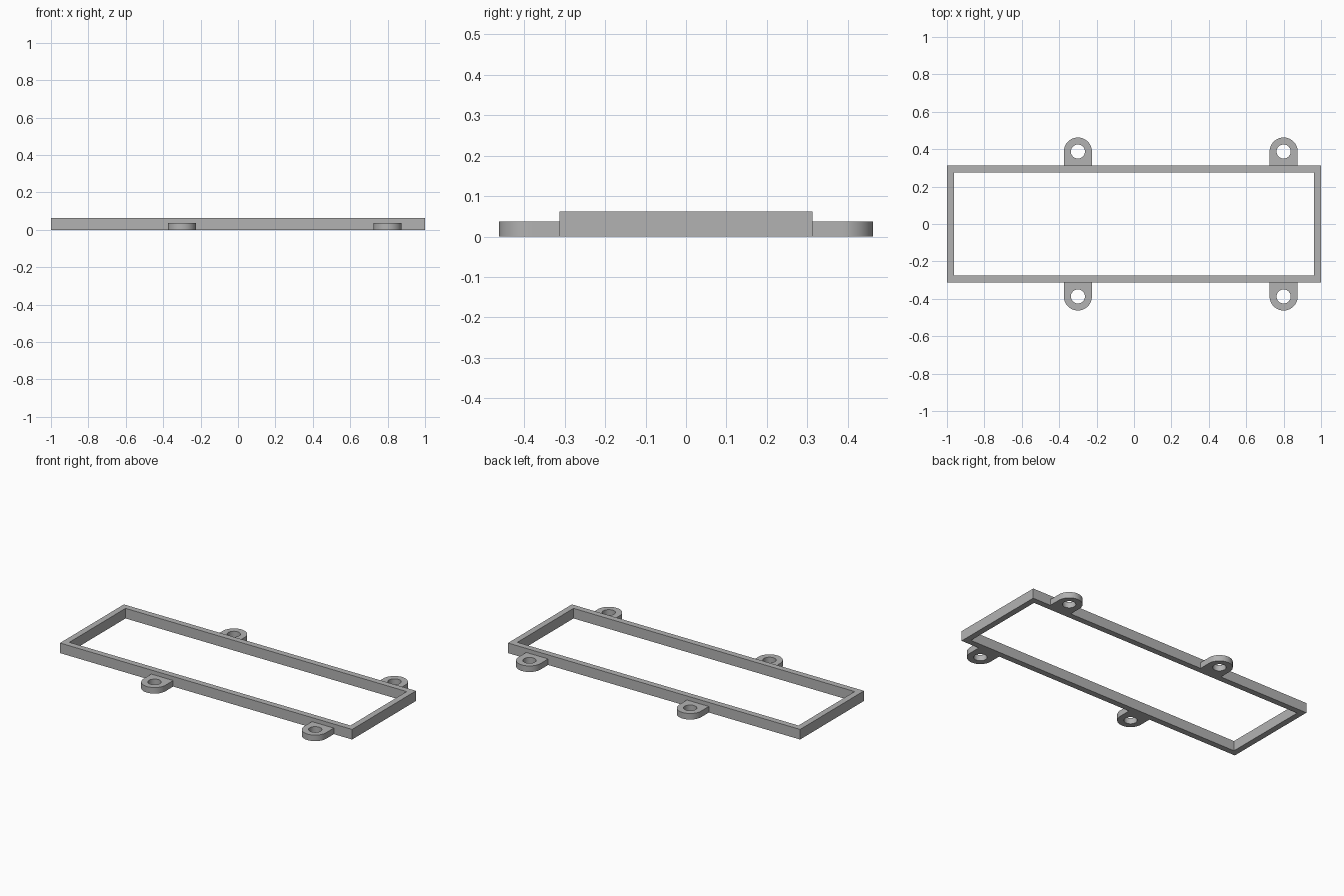
import bpy, bmesh
from math import sin, cos, pi, radians

cube = bpy.data.objects.get("Cube")
if cube:
    bpy.data.objects.remove(cube, do_unlink=True)

grey = bpy.data.materials.new("plain grey")
grey.use_nodes = True
colour = (0.45, 0.45, 0.45, 1)
grey.diffuse_color = colour
grey.node_tree.nodes["Principled BSDF"].inputs["Base Color"].default_value = colour


def ring_solid(name, outer, inner, height, smooth=False):
    """Solid between two matching outlines, from the ground up to height."""
    bm = bmesh.new()
    loops = [[bm.verts.new((x, y, z)) for x, y in pts]
             for pts, z in ((outer, 0), (outer, height), (inner, height), (inner, 0))]
    n = len(outer)
    for a, b in zip(loops, loops[1:] + loops[:1]):
        for i in range(n):
            j = (i + 1) % n
            bm.faces.new((a[i], a[j], b[j], b[i]))
    bmesh.ops.recalc_face_normals(bm, faces=bm.faces)
    mesh = bpy.data.meshes.new(name)
    bm.to_mesh(mesh)
    bm.free()
    mesh.materials.append(grey)
    obj = bpy.data.objects.new(name, mesh)
    bpy.context.collection.objects.link(obj)
    if smooth:
        bpy.ops.object.select_all(action='DESELECT')
        obj.select_set(True)
        bpy.context.view_layer.objects.active = obj
        bpy.ops.object.shade_smooth_by_angle(angle=radians(30))
    return obj


def rectangle(x, y):
    return [(-x, -y), (x, -y), (x, y), (-x, y)]


# Open rectangular frame
HALF_Y, WALL = 0.3125, 0.0375
ring_solid("frame", rectangle(1, HALF_Y), rectangle(1 - WALL, HALF_Y - WALL), 0.0625)

# Screw tabs: square against the frame, round at the free end, with a hole
R, HOLE, STEPS = 0.075, 0.0375, 64
for side, y_sign in (("front", -1), ("back", 1)):
    for end, x in (("right", -0.3), ("left", 0.8)):
        outer, inner = [], []
        for i in range(STEPS):
            a = 2 * pi * i / STEPS
            c, s = cos(a), sin(a)
            reach = R if i <= STEPS // 2 else R / max(abs(c), abs(s))
            outer.append((x + reach * c, y_sign * (HALF_Y + R + reach * s)))
            inner.append((x + HOLE * c, y_sign * (HALF_Y + R + HOLE * s)))
        ring_solid(f"{side}_{end}_tab", outer, inner, 0.0375, smooth=True)
